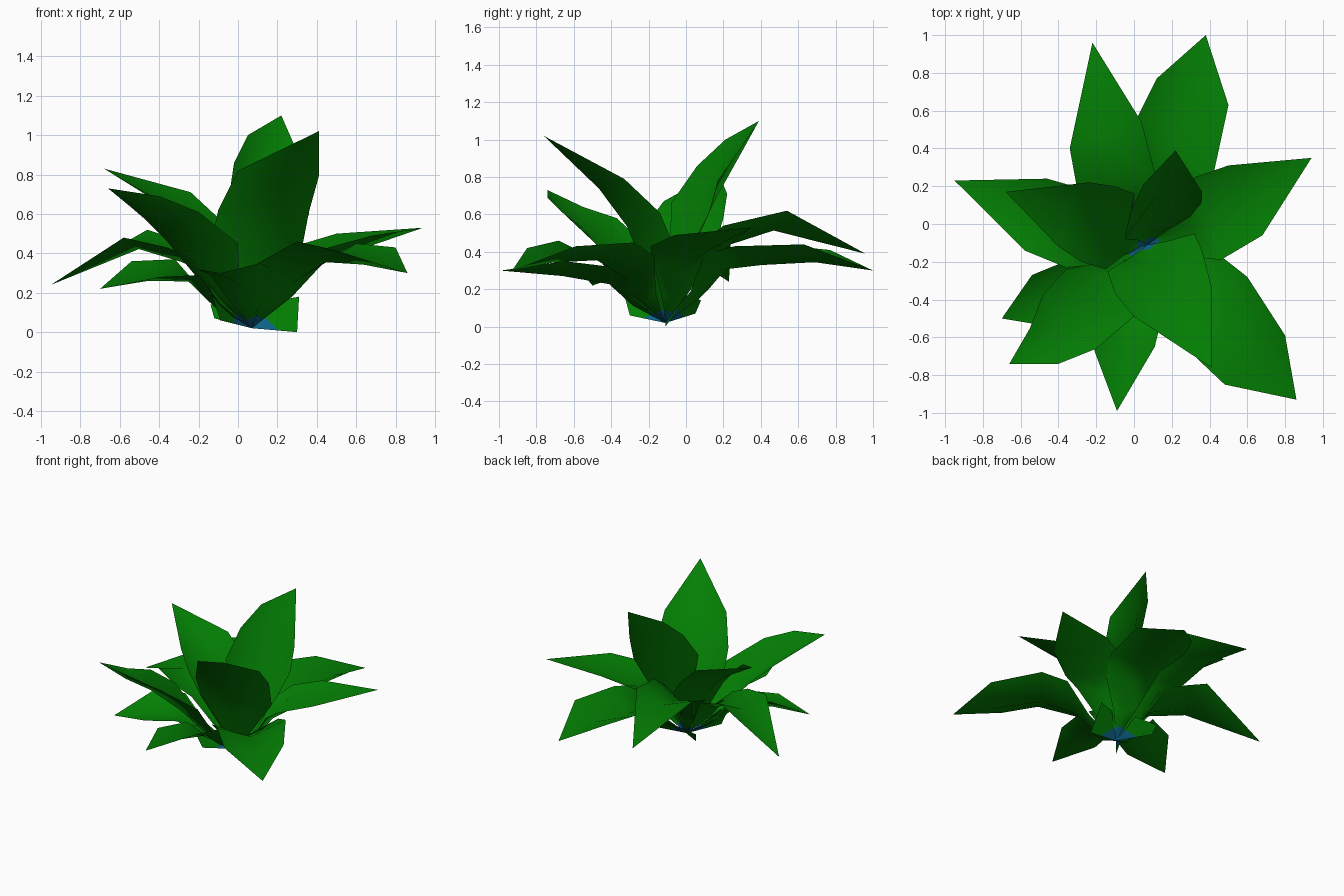
import bpy
import bmesh
from mathutils import Vector

cube = bpy.data.objects.get("Cube")
if cube:
    bpy.data.objects.remove(cube, do_unlink=True)


def make_material(name, colour):
    mat = bpy.data.materials.new(name)
    mat.use_nodes = True
    mat.diffuse_color = colour
    mat.node_tree.nodes["Principled BSDF"].inputs["Base Color"].default_value = colour
    return mat


GREEN = make_material("leaf green", (0.001, 0.21, 0.001, 1))
BLUE = make_material("crown blue", (0.004, 0.125, 0.24, 1))
CROWN = Vector((0.07, -0.11, 0.02))


def finish(name, bm):
    """Turn a bmesh into a smooth object whose upper side faces the sky."""
    bm.normal_update()
    if sum(f.normal.z * f.calc_area() for f in bm.faces) < 0:
        bmesh.ops.reverse_faces(bm, faces=bm.faces[:])
    mesh = bpy.data.meshes.new(name)
    bm.to_mesh(mesh)
    bm.free()
    mesh.materials.append(GREEN)
    mesh.materials.append(BLUE)
    mesh.shade_smooth()
    obj = bpy.data.objects.new(name, mesh)
    bpy.context.scene.collection.objects.link(obj)


def narrowed(pair, spread, rise, width):
    """Edge pair pulled toward the crown, lowered and pinched."""
    points = []
    for p in pair:
        d = p - CROWN
        points.append(CROWN + Vector((d.x * spread, d.y * spread, d.z * rise)))
    middle = (points[0] + points[1]) / 2
    return [middle.lerp(p, width) for p in points]


def leaf(name, tip, *pairs):
    """Channelled blade through edge pairs, listed from the shoulder to the neck."""
    tip = Vector(tip)
    pairs = [[Vector(p) for p in pair] for pair in reversed(pairs)]
    along = tip - (pairs[0][0] + pairs[0][1]) / 2
    edges = [narrowed(pairs[0], 0.27, 0.2, 0.7),
             narrowed(pairs[0], 0.58, 0.45, 0.8)] + pairs

    bm = bmesh.new()
    root = bm.verts.new(CROWN)
    end = bm.verts.new(tip)
    rows = []
    for i, (a, b) in enumerate(edges):
        # Midrib hangs below the two edges, deepest near the crown
        normal = (b - a).cross(along).normalized()
        if normal.z < 0:
            normal.negate()
        sag = 0.25 if i < 3 else 0.2
        rib = (a + b) / 2 - normal * (b - a).length * sag
        rib.z = max(rib.z, CROWN.z)
        rows.append([bm.verts.new(p) for p in (a, rib, b)])
    for i in range(2):
        bm.faces.new((root, rows[0][i + 1], rows[0][i])).material_index = 1
        for low, high in zip(rows, rows[1:]):
            bm.faces.new((low[i], low[i + 1], high[i + 1], high[i]))
        bm.faces.new((rows[-1][i], rows[-1][i + 1], end))
    finish(name, bm)


def flap(name, low, outer, inner):
    """Small sheath at the crown, blue where it joins."""
    low, outer, inner = Vector(low), Vector(outer), Vector(inner)
    bm = bmesh.new()
    root, a, b, c, d, e = [bm.verts.new(p) for p in (
        CROWN, CROWN.lerp(low, 0.6), CROWN.lerp(inner, 0.45), low, outer, inner)]
    bm.faces.new((root, a, b)).material_index = 1
    bm.faces.new((a, c, d, e, b))
    finish(name, bm)


# Upright inner leaves
leaf("inner_back_leaf", (.22, .39, 1.1),
     ((.05, .21, 1), (.36, .17, .78)),
     ((-.02, .06, .86), (.36, .12, .6)),
     ((-.05, -.08, .66), (.3, .04, .42)))
leaf("inner_front_leaf", (.41, -.76, 1.02),
     ((0, -.49, .82), (.41, -.33, .79)),
     ((-.1, -.37, .62), (.36, -.14, .61)),
     ((-.14, -.25, .44), (.32, -.05, .4)))
leaf("inner_right_leaf", (-.68, .17, .83),
     ((-.4, -.12, .67), (-.24, .22, .71)),
     ((-.28, -.2, .56), (-.1, .2, .58)),
     ((-.15, -.24, .42), (0, .16, .45)))
leaf("inner_front_right_leaf", (-.66, -.74, .73),
     ((-.4, -.74, .69), (-.55, -.55, .64)),
     ((-.2, -.66, .61), (-.48, -.37, .58)),
     ((0, -.49, .45), (-.36, -.24, .46)))

# Arching outer leaves
leaf("back_right_leaf", (-.22, .96, .39),
     ((.04, .54, .62), (-.34, .4, .57)),
     ((.13, .2, .54), (-.3, .18, .48)),
     ((.13, .08, .45), (-.2, .1, .41)))
leaf("back_left_leaf", (.38, 1, .3),
     ((.12, .77, .41), (.5, .63, .44)),
     ((.02, .57, .43), (.42, .26, .43)),
     ((.02, .3, .41), (.35, .1, .39)))
leaf("left_leaf", (.94, .35, .53),
     ((.5, .31, .5), (.68, -.06, .49)),
     ((.3, .24, .44), (.46, -.19, .43)),
     ((.22, .13, .37), (.36, -.18, .36)))
leaf("front_left_leaf", (.86, -.93, .3),
     ((.48, -.85, .42), (.8, -.59, .43)),
     ((.3, -.68, .46), (.6, -.28, .45)),
     ((.1, -.46, .35), (.46, -.17, .38)))
leaf("front_leaf", (-.09, -.99, .3),
     ((-.21, -.67, .32), (.11, -.65, .35)),
     ((-.14, -.42, .29), (.17, -.4, .32)))
leaf("front_right_leaf", (-.7, -.5, .22),
     ((-.54, -.27, .36), (-.4, -.55, .28)),
     ((-.32, -.18, .37), (-.2, -.45, .29)))
leaf("right_leaf", (-.95, .23, .24),
     ((-.46, .24, .52), (-.58, -.14, .48)),
     ((-.25, .18, .45), (-.36, -.23, .43)),
     ((-.14, .13, .41), (-.24, -.22, .38)))

# Short sheaths around the crown
flap("sheath_left", (.3, -.11, 0), (.31, .02, .18), (.2, 0, .16))
flap("sheath_front", (-.09, -.3, .06), (-.15, -.35, .24), (-.12, -.2, .18))
flap("sheath_back", (-.12, .05, .07), (-.14, .08, .14), (.04, .06, .15))
